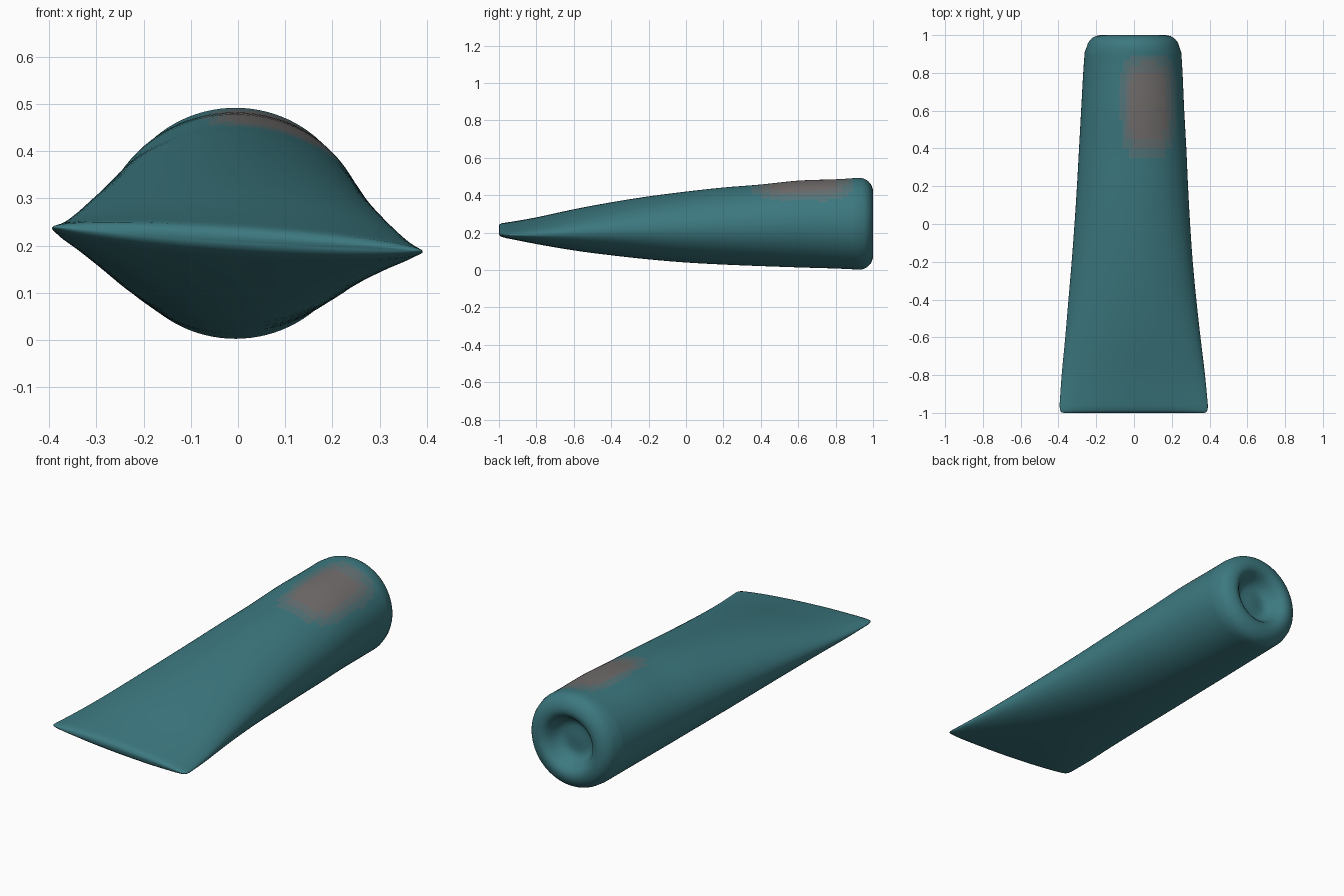
import bpy, bmesh, math

if "Cube" in bpy.data.objects:
    bpy.data.objects.remove(bpy.data.objects["Cube"])

SEG, SUB = 96, 4


def material(name, rgb):
    m = bpy.data.materials.new(name)
    m.diffuse_color = (*rgb, 1)
    m.use_nodes = True
    m.node_tree.nodes["Principled BSDF"].inputs["Base Color"].default_value = m.diffuse_color
    return m


def catmull(p0, p1, p2, p3, t):
    return [0.5 * (2 * b + (c - a) * t + (2 * a - 5 * b + 4 * c - d) * t ** 2
                   + (3 * b - a - 3 * c + d) * t ** 3)
            for a, b, c, d in zip(p0, p1, p2, p3)]


# Body sections: y, left x, right x, bottom z, top z
body = [
    (-0.96, -0.394, 0.391, 0.178, 0.246),
    (-0.80, -0.383, 0.376, 0.142, 0.278),
    (-0.60, -0.364, 0.352, 0.106, 0.323),
    (-0.40, -0.347, 0.330, 0.079, 0.361),
    (-0.20, -0.330, 0.311, 0.057, 0.393),
    (0.00, -0.315, 0.297, 0.040, 0.419),
    (0.20, -0.302, 0.286, 0.029, 0.441),
    (0.40, -0.291, 0.277, 0.021, 0.457),
    (0.60, -0.280, 0.266, 0.014, 0.478),
    (0.80, -0.269, 0.257, 0.008, 0.485),
    (0.91, -0.261, 0.250, 0.003, 0.492),
]

# Flat mouth lip, body and rounded base rim with a dished end
sections = [(-1.0, -0.372, 0.370, 0.206, 0.222),
            (-0.996, -0.385, 0.383, 0.196, 0.232),
            (-0.985, -0.392, 0.390, 0.187, 0.240)]
for i in range(len(body) - 1):
    p = [body[max(i - 1, 0)], body[i], body[i + 1], body[min(i + 2, len(body) - 1)]]
    sections += [catmull(*p, k / SUB) for k in range(SUB)]
sections.append(body[-1])


def end_ring(y, r):
    return (y, -0.005 - r, -0.005 + r, 0.2475 - r, 0.2475 + r)


for k in range(1, 9):
    a = k / 8 * math.pi / 2
    sections.append(end_ring(0.925 + 0.075 * math.sin(a), 0.17 + 0.076 * math.cos(a)))
for y, r in [(0.996, 0.152), (0.983, 0.136), (0.962, 0.122), (0.938, 0.108),
             (0.922, 0.09), (0.916, 0.065), (0.92, 0.035)]:
    sections.append(end_ring(y, r))

# Loft the sections into one skin
bm = bmesh.new()
rings = []
for y, xl, xr, zb, zt in sections:
    cx, cz = (xl + xr) / 2, (zb + zt) / 2
    w, h = (xr - xl) / 2, (zt - zb) / 2
    twist = 0.065 * max(0, (0.6 - y) / 1.6)
    ring = []
    for j in range(SEG):
        a = 2 * math.pi * j / SEG
        x = cx + w * math.cos(a)
        ring.append(bm.verts.new((x, y, cz + h * math.sin(a) - twist * x)))
    rings.append(ring)
for r0, r1 in zip(rings, rings[1:]):
    for j in range(SEG):
        k = (j + 1) % SEG
        bm.faces.new((r0[j], r0[k], r1[k], r1[j]))
bm.faces.new(rings[0])
bm.faces.new(rings[-1])
bmesh.ops.recalc_face_normals(bm, faces=bm.faces)

# Worn grey patch on top, faded at its edge
for f in bm.faces:
    f.smooth = True
    c = f.calc_center_median()
    if c.z > 0.3:
        d = (abs((c.x - 0.075) / 0.13) ** 4 + abs((c.y - 0.63) / 0.24) ** 4) ** 0.25
        f.material_index = 3 if d < 0.75 else 2 if d < 0.93 else 1 if d < 1.12 else 0

mesh = bpy.data.meshes.new("tube_body")
bm.to_mesh(mesh)
bm.free()
tube = bpy.data.objects.new("tube_body", mesh)
bpy.context.collection.objects.link(tube)

teal, grey = (0.045, 0.19, 0.215), (0.17, 0.155, 0.155)
for i, t in enumerate((0, 0.35, 0.7, 1)):
    mesh.materials.append(material(f"teal_to_grey_{i}",
                                   [a + (b - a) * t for a, b in zip(teal, grey)]))
